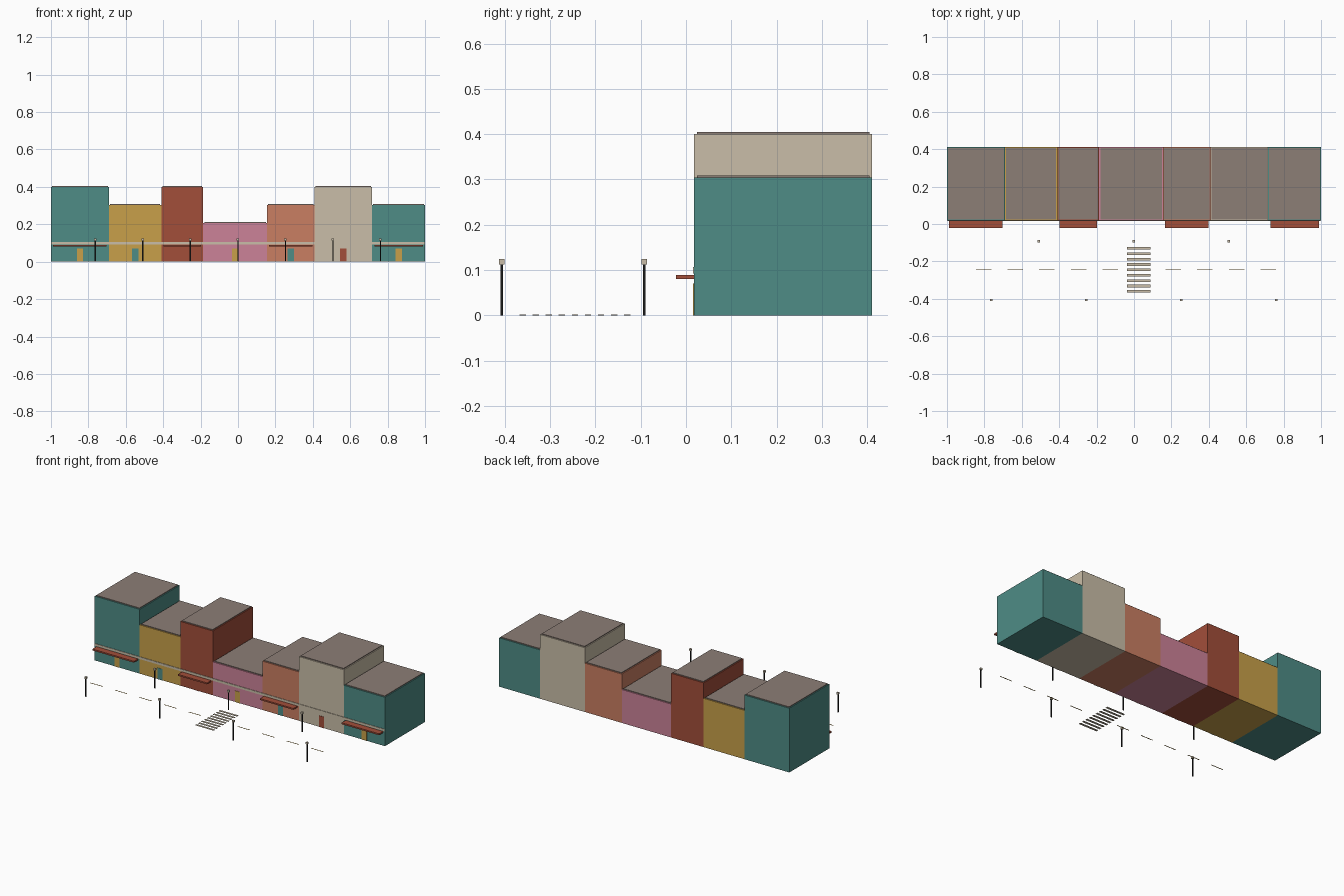
import bpy
import bmesh

default = bpy.data.objects.get("Cube")
if default:
    bpy.data.objects.remove(default, do_unlink=True)


def linear(c):
    c /= 255
    return c / 12.92 if c < 0.04 else ((c + 0.055) / 1.055) ** 2.4


def material(name, *rgb):
    m = bpy.data.materials.new(name)
    colour = (*[linear(c) for c in rgb], 1)
    m.use_nodes = True
    m.diffuse_color = colour
    m.node_tree.nodes["Principled BSDF"].inputs["Base Color"].default_value = colour
    return m


teal = material("teal", 78, 140, 134)
ochre = material("ochre", 200, 160, 74)
brick = material("brick_red", 162, 78, 58)
pink = material("pink", 204, 130, 152)
terracotta = material("terracotta", 202, 126, 98)
cream = material("cream", 202, 190, 168)
roof_grey = material("roof_grey", 140, 126, 118)
black = material("black", 28, 28, 28)


def build(name, mat, boxes):
    """One object made of boxes, each given as (x0, x1, y0, y1, z0, z1)."""
    bm = bmesh.new()
    for x0, x1, y0, y1, z0, z1 in boxes:
        verts = bmesh.ops.create_cube(bm, size=1)["verts"]
        for v in verts:
            v.co.x = x1 if v.co.x > 0 else x0
            v.co.y = y1 if v.co.y > 0 else y0
            v.co.z = z1 if v.co.z > 0 else z0
    mesh = bpy.data.meshes.new(name)
    bm.to_mesh(mesh)
    bm.free()
    mesh.materials.append(mat)
    obj = bpy.data.objects.new(name, mesh)
    bpy.context.collection.objects.link(obj)
    return obj


FRONT, BACK = 0.018, 0.411
INSET = 0.006
STOREY, GROUND_FLOOR = 0.096, 0.112

# Row of houses: width end, storeys above the ground floor, wall colour
houses = [(-0.69, 3, teal), (-0.41, 2, ochre), (-0.186, 3, brick),
          (0.155, 1, pink), (0.409, 2, terracotta), (0.717, 3, cream), (1, 2, teal)]
door_colours = [ochre, teal, brick]

x0 = -1
for i, (x1, storeys, wall) in enumerate(houses):
    top = GROUND_FLOOR + STOREY * storeys
    n = i + 1
    build(f"house_{n}", wall, [(x0, x1, FRONT, BACK, 0, top)])
    build(f"roof_{n}", roof_grey,
          [(x0 + INSET, x1 - INSET, FRONT + INSET, BACK - INSET, top, top + 0.005)])
    mid = (x0 + x1) / 2
    build(f"door_{n}", door_colours[i % 3],
          [(mid - 0.017, mid + 0.017, FRONT - 0.002, FRONT + 0.002, 0, 0.07)])
    # Every other house has an awning
    if i % 2 == 0:
        build(f"awning_{n}", brick,
              [(x0 + 0.012, x1 - 0.012, -0.022, FRONT, 0.08, 0.089)])
    x0 = x1

# Sign band along the whole row
build("sign_band", cream, [(-0.998, 0.998, FRONT - 0.003, FRONT, 0.092, 0.106)])

# Street lamps, alternating between both sides of the street
for i in range(7):
    x = -0.763 + 0.254 * i
    y = -0.092 if i % 2 else -0.407
    build(f"lamp_post_{i + 1}", black,
          [(x - 0.003, x + 0.003, y - 0.003, y + 0.003, 0, 0.112)])
    build(f"lamp_head_{i + 1}", cream,
          [(x - 0.006, x + 0.006, y - 0.006, y + 0.006, 0.112, 0.124)])

# Road markings
dashes = [-0.845 + 0.169 * i for i in range(10)]
build("lane_dashes", ochre, [(x, x + 0.083, -0.247, -0.242, 0.0005, 0.0015) for x in dashes])
bars = [-0.13 - 0.0288 * i for i in range(9)]
build("crosswalk", cream, [(-0.037, 0.089, y - 0.007, y + 0.007, 0, 0.002) for y in bars])
